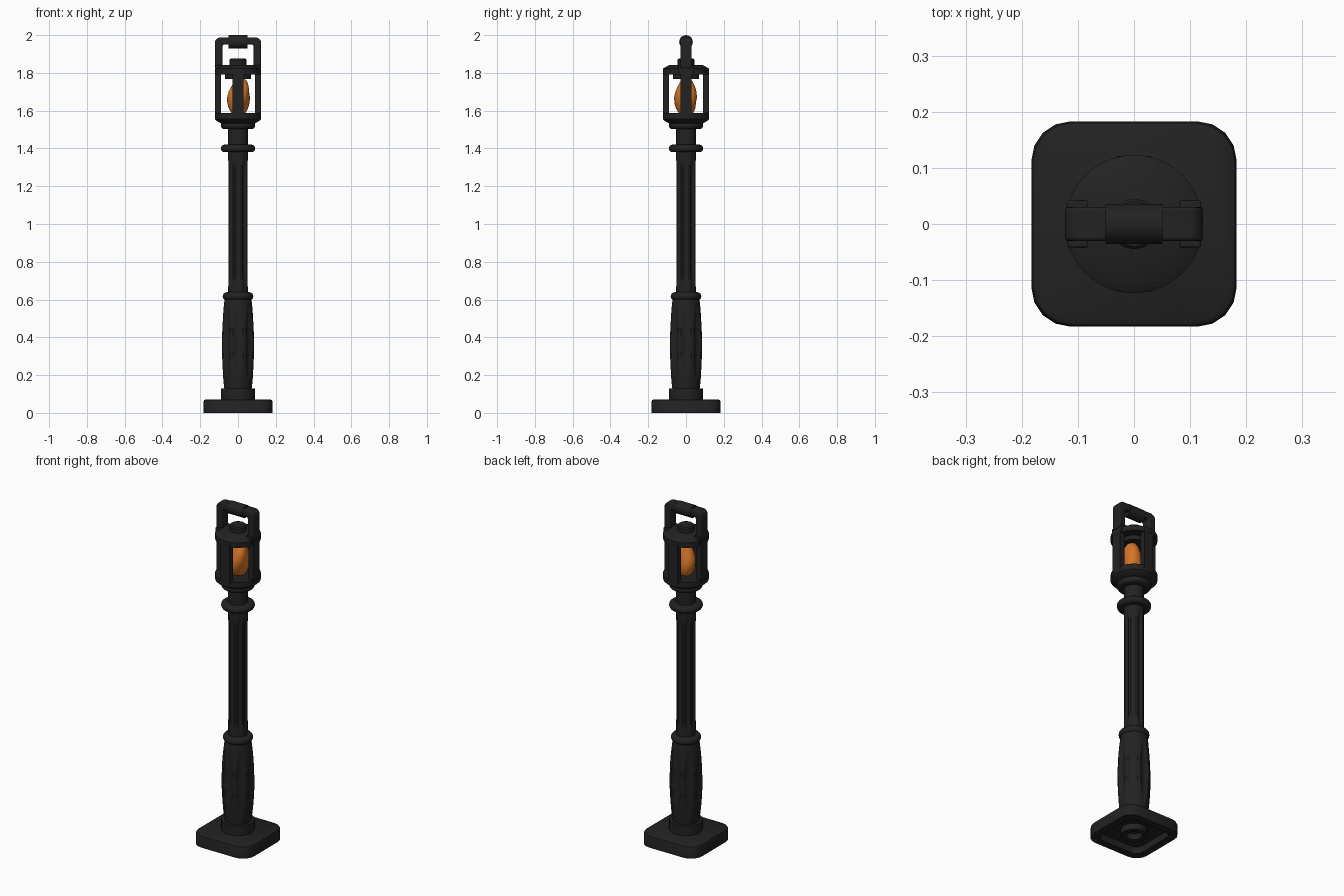
import bpy, bmesh, math
from math import sin, cos, pi, radians

if "Cube" in bpy.data.objects:
    bpy.data.objects.remove(bpy.data.objects["Cube"])


def material(name, rgb):
    m = bpy.data.materials.new(name)
    m.use_nodes = True
    m.diffuse_color = (*rgb, 1)
    m.node_tree.nodes["Principled BSDF"].inputs["Base Color"].default_value = (*rgb, 1)
    return m


BLACK = material("black", (0.016, 0.016, 0.016))
ORANGE = material("flame orange", (0.68, 0.18, 0.02))


def finish(name, bm, mat, angle=35, bevel=0):
    bmesh.ops.recalc_face_normals(bm, faces=bm.faces)
    mesh = bpy.data.meshes.new(name)
    bm.to_mesh(mesh)
    bm.free()
    mesh.materials.append(mat)
    ob = bpy.data.objects.new(name, mesh)
    bpy.context.collection.objects.link(ob)
    if bevel:
        mod = ob.modifiers.new("bevel", "BEVEL")
        mod.width, mod.segments, mod.limit_method = bevel, 3, "ANGLE"
    bpy.ops.object.select_all(action="DESELECT")
    ob.select_set(True)
    bpy.context.view_layer.objects.active = ob
    bpy.ops.object.shade_smooth_by_angle(angle=radians(angle))
    return ob


def loft(name, rings, mat=BLACK, closed=False, angle=35):
    """Skin a list of equal-length point rings; cap the ends unless closed."""
    bm = bmesh.new()
    loops = [[bm.verts.new(p) for p in ring] for ring in rings]
    n = len(loops[0])
    pairs = list(zip(loops, loops[1:]))
    if closed:
        pairs.append((loops[-1], loops[0]))
    else:
        bm.faces.new(loops[0])
        bm.faces.new(loops[-1])
    for a, b in pairs:
        for i in range(n):
            j = (i + 1) % n
            bm.faces.new((a[i], a[j], b[j], b[i]))
    return finish(name, bm, mat, angle)


def circle(r, z, n=40):
    return [(r * cos(2 * pi * i / n), r * sin(2 * pi * i / n), z) for i in range(n)]


def lathe(name, profile, n=40, **kw):
    return loft(name, [circle(r, z, n) for r, z in profile], **kw)


def round_ring(name, z, outer, half):
    """Disc with a half-round rim."""
    steps = [-pi / 2 + pi * i / 8 for i in range(9)]
    lathe(name, [(outer - half + half * cos(a), z + half * sin(a)) for a in steps])


def block(name, x, y, z, bevel=0):
    bm = bmesh.new()
    bmesh.ops.create_cube(bm, size=1)
    for v in bm.verts:
        v.co = [lim[0] + (c + 0.5) * (lim[1] - lim[0]) for c, lim in zip(v.co, (x, y, z))]
    return finish(name, bm, BLACK, bevel=bevel)


# Hollow rounded-square base with an inner socket tube
def rounded_square(half, r, z):
    pts = []
    for q in range(4):
        for s in range(5):
            a = q * pi / 2 + s * pi / 8
            cx = (half - r) * (1 if q in (0, 3) else -1)
            cy = (half - r) * (1 if q < 2 else -1)
            pts.append((cx + r * cos(a), cy + r * sin(a), z))
    return pts


loft("base", [rounded_square(*s) for s in (
    (0.14, 0.04, 0.04), (0.14, 0.04, 0), (0.183, 0.07, 0),
    (0.183, 0.07, 0.058), (0.18, 0.07, 0.067), (0.172, 0.065, 0.072))])
lathe("base_socket", [(0.042, 0.045), (0.042, 0.005), (0.07, 0.005), (0.07, 0.045)], closed=True)
lathe("base_collar", [(0.09, 0.065), (0.09, 0.13)])


# Fluted columns: eight scooped grooves fading out at both ends
def fluted(name, z0, z1, radius, depth, spread, fade, rows=32, n=128):
    rings = []
    for k in range(rows + 1):
        t = k / rows
        z = z0 + t * (z1 - z0)
        d = depth * fade(t)
        ring = []
        for i in range(n):
            a = 2 * pi * i / n
            off = (a + pi / 8) % (pi / 4) - pi / 8
            r = radius(t) - max(0, d - depth * (off / spread) ** 2)
            ring.append((r * cos(a), r * sin(a), z))
        rings.append(ring)
    loft(name, rings, angle=25)


fluted("lower_column", 0.12, 0.6,
       lambda t: 0.071 + 0.018 * sin(pi * t) ** 0.9 if 0 < t < 1 else 0.071,
       0.012, 0.31, lambda t: 1 - ((t - 0.52) / 0.42) ** 2)
round_ring("lower_ring", 0.617, 0.081, 0.022)
fluted("shaft", 0.62, 1.4, lambda t: 0.053, 0.009, 0.3,
       lambda t: min(1, 14 * (t - 0.03), 14 * (0.95 - t)))
round_ring("upper_ring", 1.4, 0.091, 0.02)
lathe("neck", [(0.053, 1.4), (0.053, 1.52)])
round_ring("lantern_support_ring", 1.522, 0.091, 0.02)

# Lantern housing
lathe("lantern_floor", [(0.085, 1.53), (0.115, 1.547), (0.123, 1.555), (0.123, 1.588)])
lathe("lantern_cap", [(0.07, 1.767), (0.07, 1.792), (0.123, 1.792), (0.123, 1.822),
                      (0.088, 1.842)])
lathe("cap_knob", [(0.045, 1.835), (0.045, 1.868), (0.04, 1.875)], n=16)
for label, dx, dy in (("front", 0, -1), ("back", 0, 1), ("left", 1, 0), ("right", -1, 0)):
    span = lambda d: sorted((d * 0.09, d * 0.121)) if d else (-0.03, 0.03)
    block(label + "_post", span(dx), span(dy), (1.57, 1.81))

# Twisted teardrop flame
flame = []
for z, r, shift in ((1.585, 0.036, 0), (1.61, 0.05, 0), (1.64, 0.058, 0.002), (1.67, 0.06, 0.005),
                    (1.70, 0.055, 0.009), (1.73, 0.045, 0.013), (1.755, 0.032, 0.015),
                    (1.78, 0.012, 0.015)):
    twist = (z - 1.585) * 9
    ring = []
    for i in range(32):
        a = 2 * pi * i / 32
        rr = r * (0.86 + 0.2 * abs(cos(1.5 * (a - twist))))
        ring.append((shift + rr * cos(a), rr * sin(a), z))
    flame.append(ring)
loft("flame", flame, ORANGE, angle=25)

# Carrying handle: a rounded arch with a thicker grip
bm = bmesh.new()


def arch(half, top, r):
    corner = [(half - r + r * cos(a), top - r + r * sin(a))
              for a in (pi / 2 * i / 5 for i in range(6))]
    right = [(half, 1.825)] + corner
    return right + [(-x, z) for x, z in reversed(right)]


outer, inner = arch(0.123, 1.987, 0.028), arch(0.083, 1.95, 0.012)
grid = [[bm.verts.new((x, y, z)) for x, z in pts]
        for pts, y in ((outer, -0.03), (outer, 0.03), (inner, 0.03), (inner, -0.03))]
for a, b in zip(grid, grid[1:] + grid[:1]):
    for i in range(len(a) - 1):
        bm.faces.new((a[i], a[i + 1], b[i + 1], b[i]))
for end in (0, -1):
    bm.faces.new([row[end] for row in grid])
finish("handle", bm, BLACK, bevel=0.006)
for label, s in (("left", 1), ("right", -1)):
    block(label + "_handle_foot", sorted((s * 0.081, s * 0.119)), (-0.042, 0.042),
          (1.80, 1.842), bevel=0.004)
grip = lathe("handle_grip", [(0.036, -0.051), (0.036, 0.051)], n=24)
grip.rotation_euler = (0, pi / 2, 0)
grip.location = (0, 0, 1.964)
